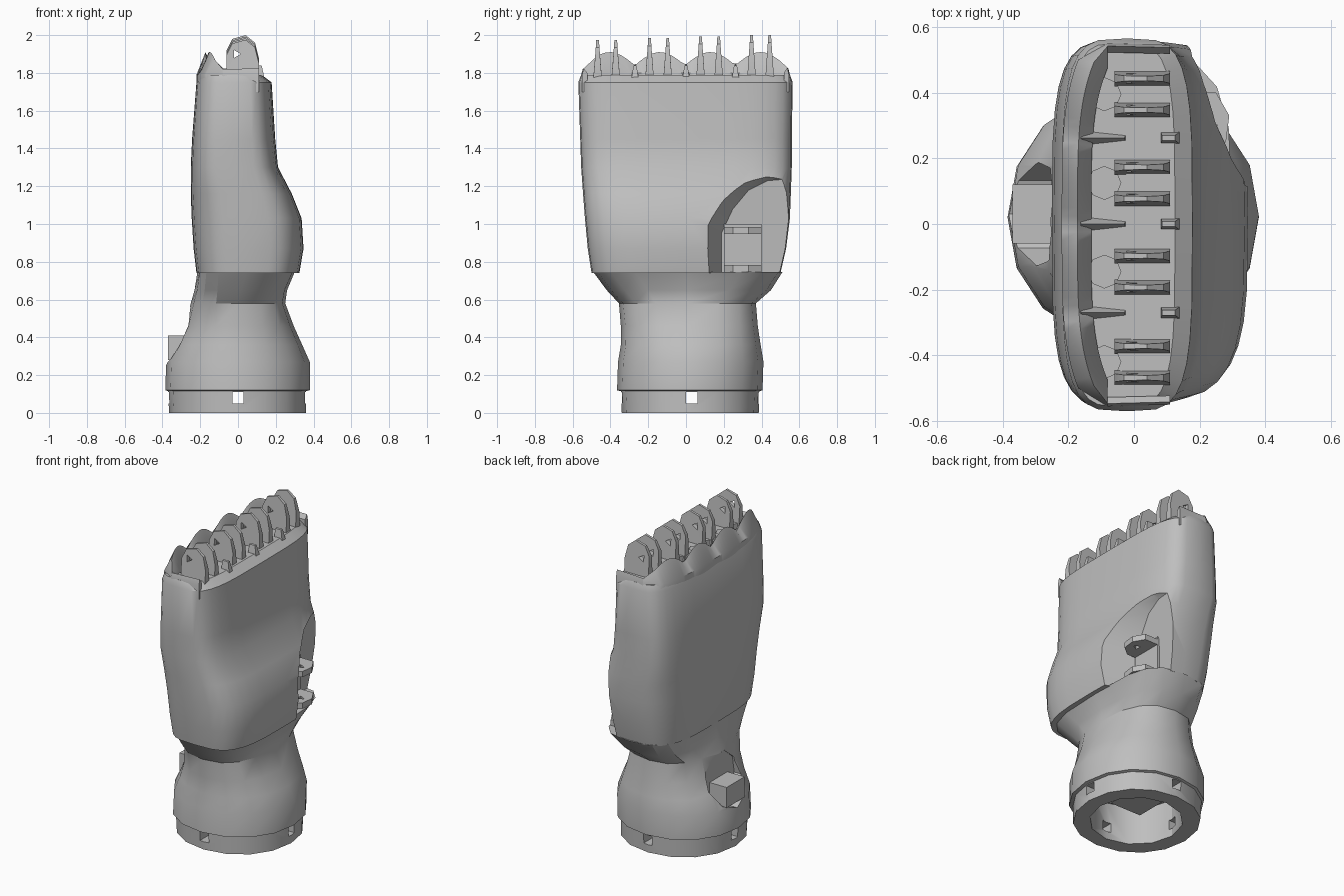
import bpy, bmesh, math
from mathutils import Matrix, Vector

if "Cube" in bpy.data.objects:
    bpy.data.objects.remove(bpy.data.objects["Cube"])

grey = bpy.data.materials.new("plain grey")
grey.use_nodes = True
tone = (0.52, 0.52, 0.52, 1)
grey.diffuse_color = tone
grey.node_tree.nodes["Principled BSDF"].inputs["Base Color"].default_value = tone


def skin(name, loops):
    """Closed solid bridging equal-length loops of points."""
    bm = bmesh.new()
    rings = [[bm.verts.new(p) for p in loop] for loop in loops]
    count = len(rings[0])
    for a, b in zip(rings, rings[1:]):
        for i in range(count):
            j = (i + 1) % count
            bm.faces.new((a[i], a[j], b[j], b[i]))
    bm.faces.new(rings[0][::-1])
    bm.faces.new(rings[-1])
    bmesh.ops.recalc_face_normals(bm, faces=bm.faces)
    mesh = bpy.data.meshes.new(name)
    bm.to_mesh(mesh)
    bm.free()
    mesh.materials.append(grey)
    obj = bpy.data.objects.new(name, mesh)
    bpy.context.collection.objects.link(obj)
    return obj


def oval(z, x0, x1, y0, y1, power, sides):
    """Rounded-box outline between the given limits."""
    points = []
    for i in range(sides):
        a = math.tau * i / sides
        c, s = math.cos(a), math.sin(a)
        u = math.copysign(abs(c) ** (2 / power), c)
        v = math.copysign(abs(s) ** (2 / power), s)
        points.append(((x0 + x1 + u * (x1 - x0)) / 2,
                       (y0 + y1 + v * (y1 - y0)) / 2, z))
    return points


def box(name, x0, x1, y0, y1, z0, z1):
    return skin(name, [[(x0, y0, z), (x1, y0, z), (x1, y1, z), (x0, y1, z)]
                       for z in (z0, z1)])


def rod(name, centre, axis, radius, length, sides):
    turn = Vector((0, 0, 1)).rotation_difference(Vector(axis)).to_matrix().to_4x4()
    place = Matrix.Translation(centre) @ turn
    return skin(name, [[place @ Vector(p) for p in
                        oval(h, -radius, radius, -radius, radius, 2, sides)]
                       for h in (-length / 2, length / 2)])


def cut(target, cutter):
    mod = target.modifiers.new("cut", "BOOLEAN")
    mod.operation = "DIFFERENCE"
    mod.solver = "EXACT"
    mod.object = cutter
    cutter.hide_render = True
    bpy.context.view_layer.objects.active = target
    bpy.ops.object.modifier_apply(modifier=mod.name)
    bpy.data.objects.remove(cutter)


# Wrist with stepped cuff, flaring up into the palm
wrist_rows = [
    (0, -.365, .36, -.34, .385, 2.1), (.115, -.37, .36, -.345, .39, 2.1),
    (.12, -.385, .38, -.365, .405, 2.1), (.27, -.38, .38, -.36, .41, 2.1),
    (.36, -.33, .34, -.345, .395, 2.2), (.46, -.28, .295, -.345, .38, 2.3),
    (.58, -.25, .25, -.355, .37, 2.5), (.65, -.23, .26, -.42, .45, 2.8),
    (.745, -.215, .3, -.49, .51, 3.4)]
wrist = skin("wrist", [oval(*row, 16) for row in wrist_rows])
cut(wrist, rod("cavity", (0, .02, .04), (0, 0, 1), .27, .4, 12))
cut(wrist, rod("recess", (-.44, .03, .41), (1, 0, 0), .16, .38, 9))
cut(wrist, box("side_screw_holes", -.6, .6, 0, .06, .05, .11))
cut(wrist, box("end_screw_holes", -.03, .03, -.6, .6, .05, .11))

# Connector in the round recess, and the block inside the cuff
box("connector", -.37, -.22, -.06, .12, .28, .41)
box("inner_block", -.12, .1, -.09, .12, .13, .26)

# Palm with a bulge low on one broad side
palm_rows = [
    (.74, -.22, .325, -.5, .5, 3.5), (.87, -.235, .347, -.52, .53, 3.5),
    (1.03, -.245, .337, -.535, .55, 3.5), (1.16, -.25, .285, -.545, .555, 3.6),
    (1.3, -.25, .212, -.555, .56, 4), (1.45, -.243, .197, -.56, .56, 4),
    (1.75, -.22, .178, -.57, .565, 4), (1.79, -.2, .125, -.555, .55, 4)]
palm = skin("palm", [oval(*row, 32) for row in palm_rows])

# Thumb socket: arched recess narrowing towards its sloping floor
arch = [(.11, .6), (.11, 1), (.18, 1.15), (.28, 1.27), (.4, 1.33),
        (.75, 1.36), (.75, .6)]
mouth = [(.36, y, z) for y, z in arch]
floor = []
for y, z in arch:
    depth = .13 + .14 * max(0, z - 1)
    floor.append((depth, y + .16 * (.6 - y), z + .16 * (.7 - z)))
cut(palm, skin("thumb_recess", [floor, mouth]))

# Sockets in the top deck, one per finger
fingers = (-.42, -.145, .125, .395)
for y in fingers:
    cut(palm, rod("finger_socket", (-.09, y, 1.79), (0, 0, 1), .05, .12, 8))

# Thumb hinge plates on a backing block
box("thumb_hinge_block", .1, .16, .2, .4, .745, 1)
for z in (.765, .965):
    outline = [(.1, .2), (.22, .2), (.28, .25), (.29, .33), (.25, .4), (.1, .4)]
    plate = skin("thumb_hinge_plate", [[(x, y, h) for x, y in outline]
                                      for h in (z - .018, z + .018)])
    cut(plate, rod("pin_hole", (.23, .3, z), (0, 0, 1), .025, .2, 3))

# Scalloped rim along one broad side, wrapping round both ends
path = [(.11, -.55), (-.08, -.555)]
for i in range(41):
    y = i / 40 - .5
    path.append((-.22 + .05 * (2 * y) ** 4, y))
path += [(-.08, .55), (.11, .545)]
rim = []
for x, y in path:
    wave = 1.84 + .07 * abs(math.cos(math.pi * (y - .13) / .27))
    crest = min(wave, 1.815 + .9 * (.56 - abs(y)))
    inward = .06 if x < -.1 else 0
    rim.append([(x, y, 1.7), (x, y, 1.79),
                (x + inward * .8, y * .985, crest),
                (x + inward * 1.5, y * .95, 1.8),
                (x + inward * 1.5, y * .95, 1.7)])
skin("scalloped_rim", rim)

# Paired finger lugs, thinning towards the tips
lug = [(-.06, 1.76), (-.06, 1.92), (-.03, 1.98), (.04, 2), (.09, 1.96),
       (.11, 1.88), (.11, 1.76)]
for y in fingers:
    for offset in (-.048, .048):
        def side(sign):
            return [(x, y + offset + sign * (.007 + .07 * (2 - z)),
                     z - (.012 - .03 * y if z > 1.8 else 0))
                    for x, z in lug]
        tab = skin("finger_lug", [side(-1), side(1)])
        cut(tab, rod("pin_hole", (-.01, y + offset, 1.9), (0, 1, 0), .025, .3, 3))

# Webs between the fingers and small pegs opposite
for y in (-.27, 0, .262):
    skin("finger_web", [
        [(-.18, y - .035, 1.76), (-.18, y + .035, 1.76), (-.16, y, 1.85)],
        [(-.02, y - .018, 1.76), (-.02, y + .018, 1.76), (-.03, y, 1.81)]])
    skin("rim_peg", [
        [(.08, y - .022, 1.75), (.145, y - .022, 1.75),
         (.145, y + .022, 1.75), (.08, y + .022, 1.75)],
        [(.085, y - .008, 1.84), (.125, y - .008, 1.84),
         (.125, y + .008, 1.84), (.085, y + .008, 1.84)]])

# Soft shading on the rounded parts, crisp edges elsewhere
bpy.ops.object.select_all(action="DESELECT")
for obj in bpy.context.scene.objects:
    if obj.type == "MESH":
        obj.select_set(True)
        bpy.context.view_layer.objects.active = obj
bpy.ops.object.shade_smooth_by_angle(angle=math.radians(30))
